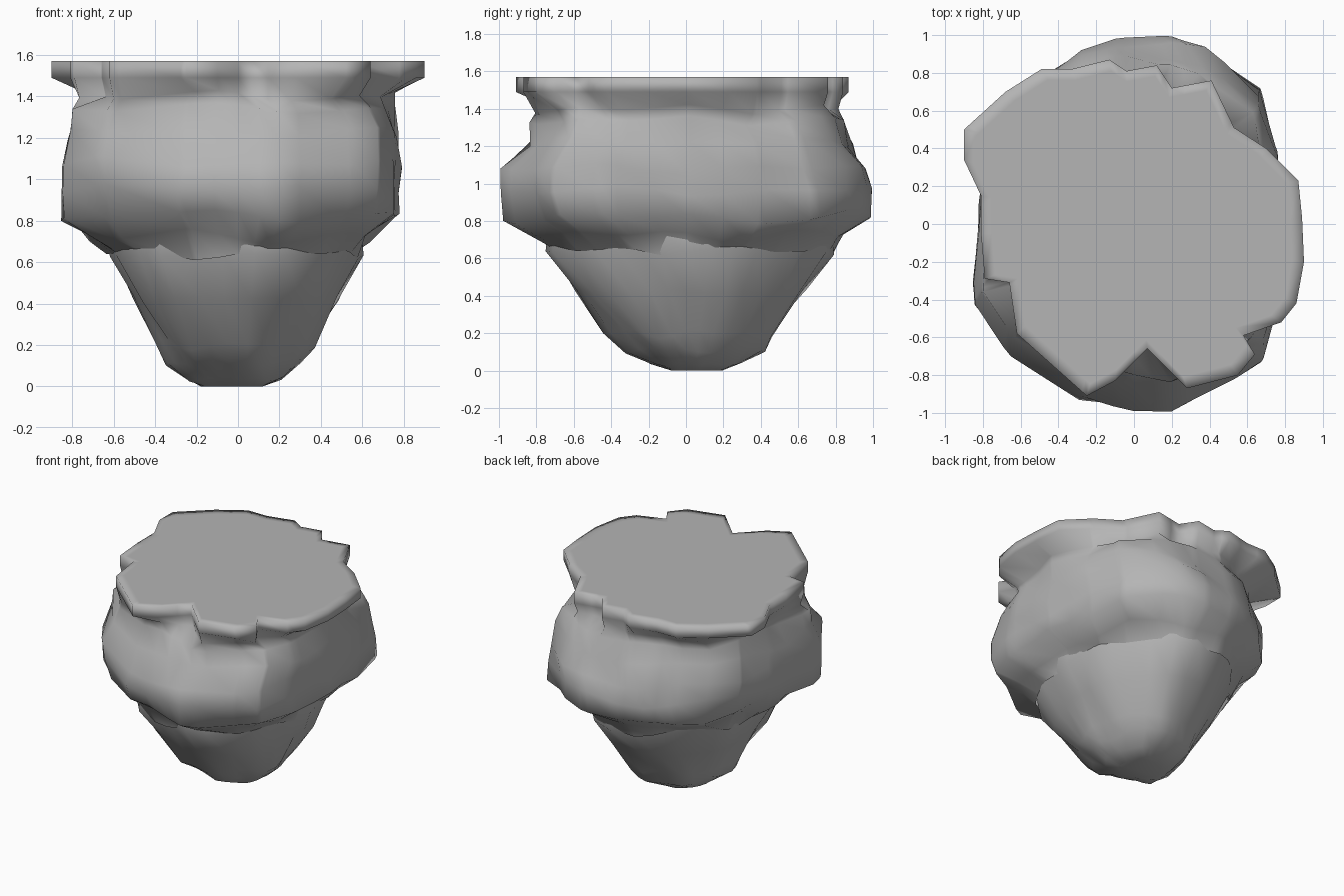
import bpy, bmesh, math, random
from mathutils import Vector

if "Cube" in bpy.data.objects:
    bpy.data.objects.remove(bpy.data.objects["Cube"])

random.seed(4)

# top view outlines: ragged flat rim, widest part of the bulge, top of the lower cone
RIM = [(.9, -.2), (.89, .03), (.87, .23), (.7, .4), (.53, .51), (.41, .76), (.2, .72),
       (.12, .84), (-.04, .81), (-.13, .87), (-.33, .82), (-.49, .82), (-.68, .7),
       (-.9, .5), (-.9, .34), (-.81, .15), (-.81, -.05), (-.79, -.29), (-.66, -.31),
       (-.62, -.58), (-.25, -.91), (-.1, -.83), (.07, -.66), (.28, -.87), (.55, -.8),
       (.64, -.69), (.58, -.59), (.78, -.52), (.86, -.42)]
BULGE = [(.79, 0), (.76, .4), (.67, .71), (.37, .96), (.2, 1), (-.1, .98), (-.28, .93),
         (-.42, .82), (-.62, .66), (-.76, .45), (-.82, .1), (-.86, -.32), (-.85, -.43),
         (-.65, -.7), (-.29, -.93), (0, -.99), (.2, -1), (.53, -.82), (.69, -.73), (.76, -.45)]
ROOT = [(.6, -.1), (.59, .25), (.45, .58), (.2, .79), (-.15, .8), (-.42, .6), (-.6, .3),
        (-.65, -.1), (-.56, -.45), (-.36, -.68), (-.05, -.77), (.2, -.75), (.42, -.58), (.55, -.35)]


def angle(p):
    return math.atan2(p[1], p[0]) % math.tau


def merged_angles(*outlines):
    out = []
    for outline in outlines:
        for p in outline:
            a = angle(p)
            if all(abs(a - b) > .025 for b in out):
                out.append(a)
    return sorted(out)


def radius(outline, a):
    """Distance from the centre to a star-shaped outline along angle a."""
    d = Vector((math.cos(a), math.sin(a)))
    best = 0
    for i, p in enumerate(outline):
        p, q = Vector(p), Vector(outline[(i + 1) % len(outline)])
        e = q - p
        den = d.x * e.y - d.y * e.x
        if abs(den) > 1e-9:
            t = (p.x * e.y - p.y * e.x) / den
            u = (p.x * d.y - p.y * d.x) / den
            if t > 0 and -1e-6 <= u <= 1 + 1e-6:
                best = max(best, t)
    return best


def ring(outline, angles, z, left=1, right=1, front=1, back=1, wave=0, jz=0):
    """One cross-section, roughened by a few slow waves around the circle."""
    ph = [random.uniform(0, math.tau) for _ in range(4)]
    pts = []
    for a in angles:
        r = radius(outline, a)
        r *= 1 + wave * (math.sin(5 * a + ph[0]) + math.sin(9 * a + ph[1]) - 1) / 2
        x, y = r * math.cos(a), r * math.sin(a)
        dz = jz * (math.sin(4 * a + ph[2]) + math.sin(7 * a + ph[3])) / 2
        pts.append(Vector((x * (right if x > 0 else left), y * (back if y > 0 else front), z + dz)))
    return pts


rock = bpy.data.materials.new("grey_rock")
rock.diffuse_color = (.46, .46, .46, 1)
rock.use_nodes = True
rock.node_tree.nodes["Principled BSDF"].inputs["Base Color"].default_value = rock.diffuse_color


def loft(name, rings, cap_first=False, cap_last=False):
    bm = bmesh.new()
    vs = [[bm.verts.new(p) for p in r] for r in rings]
    n = len(vs[0])
    for a, b in zip(vs, vs[1:]):
        for i in range(n):
            j = (i + 1) % n
            bm.faces.new((a[i], a[j], b[j], b[i]))
    if cap_first:
        bm.faces.new(vs[0])
    if cap_last:
        bm.faces.new(vs[-1])
    bmesh.ops.recalc_face_normals(bm, faces=bm.faces)
    me = bpy.data.meshes.new(name)
    bm.to_mesh(me)
    bm.free()
    me.materials.append(rock)
    ob = bpy.data.objects.new(name, me)
    bpy.context.collection.objects.link(ob)
    bpy.ops.object.select_all(action='DESELECT')
    ob.select_set(True)
    bpy.context.view_layer.objects.active = ob
    bpy.ops.object.shade_smooth_by_angle(angle=math.radians(110))
    return ob


# upper rock: flat top, ragged rim, bulging belly, sloping undercut
angs = merged_angles(RIM, BULGE)
shoulder = ring(BULGE, angs, 1.34, .93, .95, .83, .84, .03, .03)
neck = []
for a, s in zip(angs, shoulder):
    r = min(radius(RIM, a) * .97, s.xy.length * 1.0)
    neck.append(Vector((r * math.cos(a), r * math.sin(a), s.z + .06)))
upper = [
    ring(RIM, angs, 1.57, .93, .93, .93, .93),
    ring(RIM, angs, 1.57),
    ring(RIM, angs, 1.49),
    neck,
    shoulder,
    ring(BULGE, angs, 1.22, .98, 1, .87, .9, .03, .03),
    ring(BULGE, angs, 1.08, 1, 1.01, 1, .97, .02, .03),
    ring(BULGE, angs, .96, 1, .99, 1, 1, .015, .03),
    ring(BULGE, angs, .82, .98, .99, .97, 1, .03, .04),
    ring(BULGE, angs, .725, .87, .81, .81, .84, .04, .04),
    ring(ROOT, angs, .64, .99, .98, .97, .98, .02, .03),
]
loft("upper_rock", upper, cap_first=True)

# lower rock: fluted cone tapering to a small blunt foot
angs = [math.tau * i / 30 for i in range(30)]
lower = [
    ring(ROOT, angs, .74, 1, 1, .97, .98),
    ring(ROOT, angs, .64, .99, 1, .99, .99, .04, .02),
    ring(ROOT, angs, .42, .81, .82, .79, .81, .04, .02),
    ring(ROOT, angs, .2, .61, .62, .57, .6, .05, .03),
    ring(ROOT, angs, .11, .55, .5, .42, .54, .05, .02),
    ring(ROOT, angs, .035, .41, .36, .25, .38, .05, .01),
    ring(ROOT, angs, 0, .28, .2, .1, .24),
]
loft("lower_rock", lower, cap_last=True)
